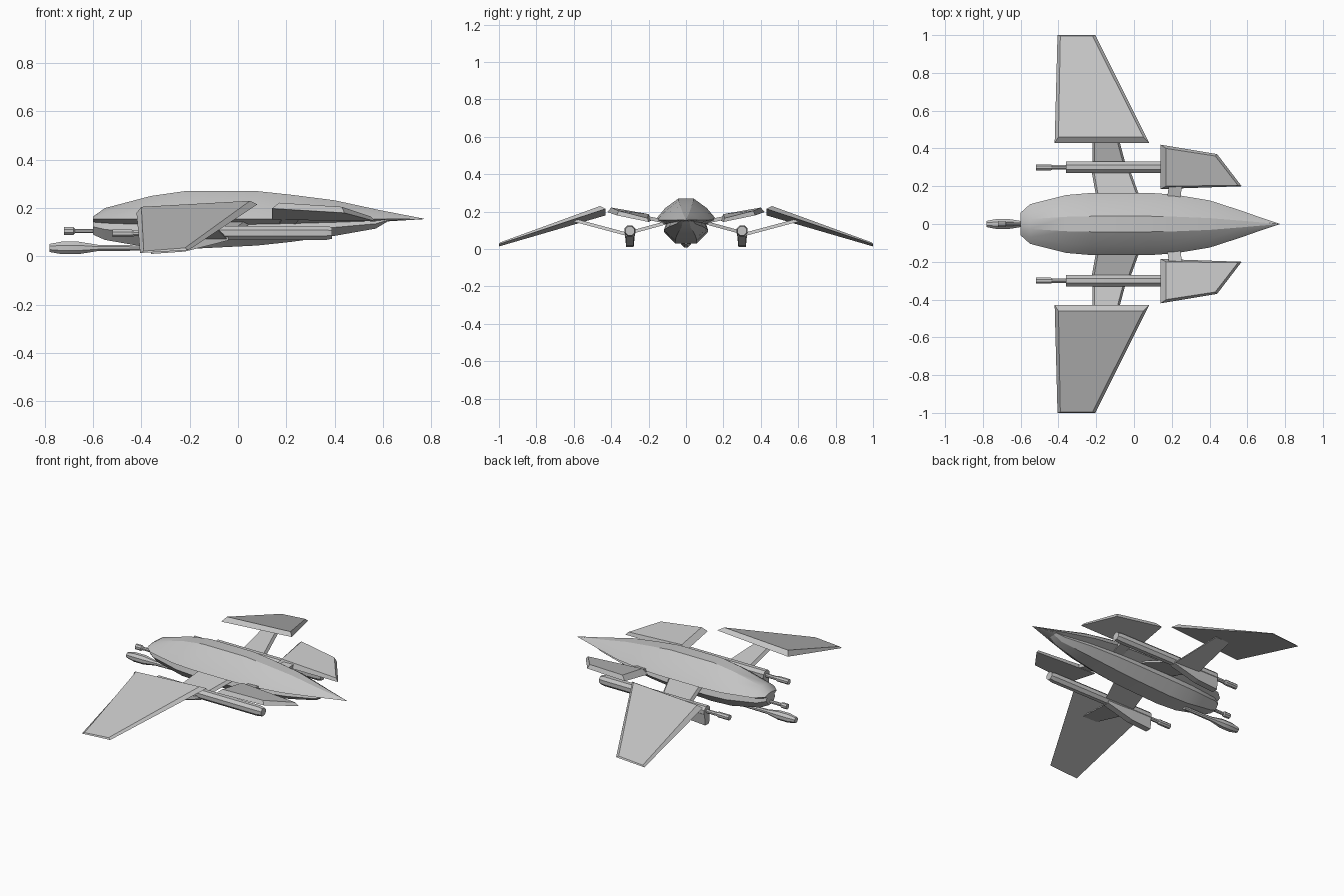
import bpy, bmesh
from math import cos, sin, pi

cube = bpy.data.objects.get("Cube")
if cube:
    bpy.data.objects.remove(cube, do_unlink=True)

grey = bpy.data.materials.new("hull_grey")
grey.use_nodes = True
grey.diffuse_color = (0.55, 0.55, 0.55, 1)
grey.node_tree.nodes["Principled BSDF"].inputs["Base Color"].default_value = (0.55, 0.55, 0.55, 1)


def loft(name, rings, smooth=False):
    """Skin a row of equal-length rings and cap both ends."""
    bm = bmesh.new()
    rows = [[bm.verts.new(p) for p in ring] for ring in rings]
    n = len(rows[0])
    for a, b in zip(rows, rows[1:]):
        for i in range(n):
            j = (i + 1) % n
            bm.faces.new((a[i], a[j], b[j], b[i]))
    bm.faces.new(rows[0])
    bm.faces.new(rows[-1])
    bmesh.ops.remove_doubles(bm, verts=bm.verts, dist=0.0005)
    bmesh.ops.recalc_face_normals(bm, faces=bm.faces)
    mesh = bpy.data.meshes.new(name)
    bm.to_mesh(mesh)
    bm.free()
    mesh.materials.append(grey)
    obj = bpy.data.objects.new(name, mesh)
    bpy.context.collection.objects.link(obj)
    if smooth:
        bpy.ops.object.select_all(action="DESELECT")
        obj.select_set(True)
        bpy.context.view_layer.objects.active = obj
        bpy.ops.object.shade_smooth_by_angle(angle=0.4)
    return obj


def tube(name, y, z, stations, sides=8, tall=1.0):
    """Round bar along x from (x, radius) stations."""
    angles = [2 * pi * (i + 0.5) / sides for i in range(sides)]
    return loft(name, [[(x, y + r * cos(a), z + tall * r * sin(a)) for a in angles]
                       for x, r in stations], True)


def slab(name, top, bottom):
    return loft(name, [top, bottom])


# Fuselage: station x, half width, top and bottom heights
SEAM = 0.155
stations = [
    (-0.60, 0.06, 0.165, 0.09), (-0.55, 0.105, 0.20, 0.068),
    (-0.36, 0.153, 0.25, 0.035), (-0.22, 0.165, 0.27, 0.03),
    (0.08, 0.165, 0.27, 0.045), (0.22, 0.155, 0.255, 0.06),
    (0.40, 0.125, 0.232, 0.085), (0.57, 0.07, 0.195, 0.115),
    (0.62, 0.052, 0.185, 0.145), (0.77, 0.001, 0.156, 0.154),
]
rings = []
for x, w, top, low in stations:
    up, down = top - SEAM, SEAM - low
    half = [(0.25 * w, top), (0.68 * w, SEAM + 0.55 * up), (w, SEAM),
            (0.65 * w, SEAM - 0.2 * down), (0.72 * w, SEAM - 0.5 * down), (0.35 * w, low)]
    rings.append([(x, y, z) for y, z in half] + [(x, -y, z) for y, z in reversed(half)])
loft("fuselage", rings, True)

# Tail pieces
tube("tail_pod", 0, 0.035, [(-0.78, 0.018), (-0.73, 0.028), (-0.66, 0.028),
                            (-0.58, 0.014), (-0.38, 0.012)])
tube("tail_barrel", 0, 0.105, [(-0.72, 0.017), (-0.68, 0.017), (-0.675, 0.01), (-0.55, 0.01)])

for side, s in (("left", -1), ("right", 1)):
    # Main wing, drooping outward, bevelled along the root
    slab(side + "_wing",
         [(-0.40, s * 0.46, 0.205), (0.05, s * 0.46, 0.23),
          (-0.22, s * 0.995, 0.035), (-0.39, s * 0.995, 0.022)],
         [(-0.42, s * 0.43, 0.18), (0.08, s * 0.43, 0.215),
          (-0.205, s * 1.0, 0.026), (-0.405, s * 1.0, 0.014)])

    # Struts: fuselage to gun pod, then pod up to the wing
    for part, inner, outer in (
            ("inner_strut", (-0.19, 0.05, 0.09, 0.145), (-0.23, -0.03, 0.31, 0.085)),
            ("outer_strut", (-0.22, -0.04, 0.30, 0.075), (-0.22, -0.12, 0.60, 0.155))):
        loft(f"{side}_{part}", [
            [(x0, s * y, z - 0.009), (x1, s * y, z - 0.009),
             (x1 - 0.012, s * y, z + 0.009), (x0 + 0.012, s * y, z + 0.009)]
            for x0, x1, y, z in (inner, outer)])

    # Gun pod with a keel deepening to the rear
    y = s * 0.30
    tube(side + "_gun_pod", y, 0.097, [(-0.36, 0.032), (0.36, 0.032), (0.39, 0.026)])
    tube(side + "_gun_barrel", y, 0.095, [(-0.52, 0.017), (-0.44, 0.017), (-0.43, 0.012), (-0.34, 0.012)])
    loft(side + "_gun_keel", [
        [(x, y - 0.028, 0.09), (x, y + 0.028, 0.09), (x, y + 0.02, low), (x, y - 0.02, low)]
        for x, low in ((-0.36, 0.01), (-0.22, 0.02), (-0.04, 0.066))])

    # Forward canard and its pylon
    slab(side + "_canard",
         [(0.17, s * 0.20, 0.187), (0.55, s * 0.205, 0.165),
          (0.43, s * 0.36, 0.205), (0.17, s * 0.40, 0.222)],
         [(0.14, s * 0.185, 0.152), (0.57, s * 0.20, 0.145),
          (0.44, s * 0.37, 0.18), (0.14, s * 0.42, 0.198)])
    loft(side + "_canard_pylon", [
        [(x0, s * y, z - 0.01), (x1, s * y, z - 0.01), (x1, s * y, z + 0.01), (x0, s * y, z + 0.01)]
        for x0, x1, y, z in ((0.17, 0.24, 0.10, 0.145), (0.19, 0.26, 0.24, 0.173))])
